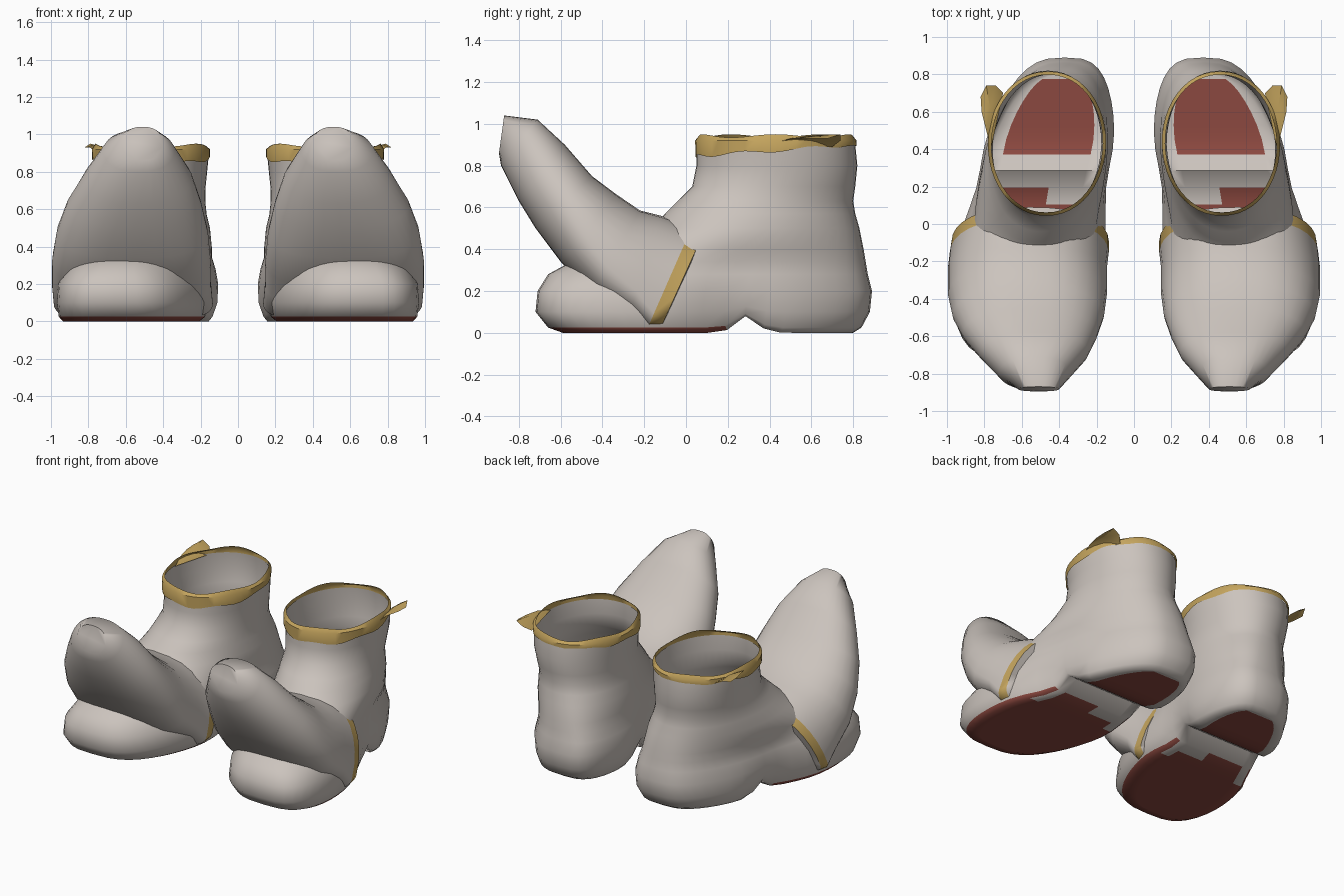
import bpy
import bmesh
from math import sin, cos, pi, exp, radians

cube = bpy.data.objects.get("Cube")
if cube:
    bpy.data.objects.remove(cube)


def material(name, rgb):
    m = bpy.data.materials.new(name)
    m.use_nodes = True
    m.diffuse_color = (*rgb, 1)
    bsdf = next(n for n in m.node_tree.nodes if n.type == 'BSDF_PRINCIPLED')
    bsdf.inputs["Base Color"].default_value = (*rgb, 1)
    bsdf.inputs["Roughness"].default_value = 0.7
    return m


MATS = [material("warm_grey", (0.60, 0.55, 0.51)),
        material("gold", (0.55, 0.37, 0.11)),
        material("sole_red", (0.26, 0.065, 0.05))]
GREY, GOLD, RED = range(3)


def power(v, p):
    """Signed power, used for rounded-box outlines."""
    return abs(v) ** p * (1 if v >= 0 else -1)


def bridge(bm, a, b, rule=lambda c: GREY):
    """Join two rings of vertices with quads, coloured by a rule."""
    for i in range(len(a)):
        j = (i + 1) % len(a)
        f = bm.faces.new((a[i], a[j], b[j], b[i]))
        f.material_index = rule(f.calc_center_median())


def finish(bm, name, angle=40):
    """Turn a left-side mesh into a mirrored, smooth-shaded pair."""
    bmesh.ops.recalc_face_normals(bm, faces=bm.faces)
    mesh = bpy.data.meshes.new(name)
    bm.to_mesh(mesh)
    bm.free()
    for m in MATS:
        mesh.materials.append(m)
    ob = bpy.data.objects.new(name, mesh)
    bpy.context.collection.objects.link(ob)
    bpy.ops.object.select_all(action='DESELECT')
    ob.select_set(True)
    bpy.context.view_layer.objects.active = ob
    bpy.ops.object.shade_smooth_by_angle(angle=radians(angle))
    mirror = ob.modifiers.new("mirror", 'MIRROR')
    mirror.use_mirror_merge = False


# Boot body: rings from the sole up to the ankle opening
# height, front y, back y, front centre x, front half width, back centre x, back half width
BODY = [
    (0.00, -0.59, 0.80, 0.66, 0.40, 0.38, 0.31),
    (0.025, -0.66, 0.84, 0.66, 0.43, 0.38, 0.33),
    (0.10, -0.72, 0.88, 0.66, 0.44, 0.37, 0.35),
    (0.20, -0.71, 0.89, 0.66, 0.43, 0.37, 0.355),
    (0.28, -0.66, 0.87, 0.65, 0.38, 0.37, 0.35),
    (0.34, -0.55, 0.86, 0.62, 0.34, 0.38, 0.335),
    (0.40, -0.35, 0.85, 0.59, 0.36, 0.39, 0.32),
    (0.50, -0.16, 0.83, 0.55, 0.34, 0.41, 0.31),
    (0.57, -0.10, 0.81, 0.52, 0.31, 0.43, 0.30),
    (0.63, -0.04, 0.80, 0.50, 0.30, 0.44, 0.29),
    (0.70, 0.03, 0.81, 0.48, 0.29, 0.45, 0.29),
    (0.80, 0.05, 0.82, 0.47, 0.30, 0.46, 0.30),
    (0.90, 0.05, 0.81, 0.47, 0.31, 0.46, 0.31),
]
SIDES = 48
HALF = SIDES // 2


def body_ring(row, grow=0.0):
    z, yf, yb, cf, wf, cb, wb = row
    # boxy outline at the foot, rounder at the ankle
    p = 0.65 + 0.3 * min(1, max(0, (z - 0.2) / 0.45))
    points = []
    for k in range(SIDES):
        t = 2 * pi * k / SIDES
        s = (1 - cos(t)) / 2
        y = yf + (yb - yf) * s - grow * cos(t)
        waist = 1 - 0.18 * exp(-((y - 0.2) / 0.2) ** 2) * max(0, 1 - z / 0.45)
        x = cf + (cb - cf) * s + ((wf + (wb - wf) * s) * waist + grow) * power(sin(t), p)
        # raised arch in front of the heel
        arch = 0.08 * exp(-((y - 0.29) / 0.07) ** 2) * max(0, 1 - z / 0.15)
        points.append((x, y, z + arch))
    return points


bm = bmesh.new()
rings = [[bm.verts.new(p) for p in body_ring(row)] for row in BODY]
for i, (low, high) in enumerate(zip(rings, rings[1:])):
    bridge(bm, low, high, lambda c: RED if i == 0 and c.y < 0.16 else GREY)

# Soles: rows of faces across the bottom, red front and heel pads with a grey arch and border
base = rings[0]
CUTS = (0.1, 0.26, 0.42, 0.58, 0.74, 0.9)
LAST = len(CUTS)
rows = []
for k in range(1, HALF):
    a, b = base[k], base[SIDES - k]
    rows.append([a] + [bm.verts.new(a.co.lerp(b.co, u)) for u in CUTS] + [b])


def sole_face(verts, inner):
    f = bm.faces.new(verts)
    c = f.calc_center_median()
    front_edge = 0.11 + 0.18 * (c.x - 0.2) if inner else 0.05
    if c.y < front_edge or (inner and 0.33 < c.y < 0.775):
        f.material_index = RED


for p, q in zip(rows, rows[1:]):
    for c in range(LAST + 1):
        sole_face((p[c], p[c + 1], q[c + 1], q[c]), 0 < c < LAST)
sole_face((base[0], *rows[0]), False)
sole_face((base[HALF], *rows[-1]), False)
finish(bm, "boot_body", 60)

# Curled toe guard: sections sweeping from the raised tip back around the foot
# lower y, lower z, upper y, upper z, centre x, half width
GUARD = [
    (-0.895, 0.86, -0.87, 1.04, 0.51, 0.11),
    (-0.885, 0.80, -0.71, 1.02, 0.53, 0.19),
    (-0.80, 0.63, -0.58, 0.90, 0.535, 0.29),
    (-0.72, 0.50, -0.45, 0.75, 0.555, 0.36),
    (-0.60, 0.34, -0.33, 0.66, 0.565, 0.405),
    (-0.45, 0.19, -0.22, 0.585, 0.57, 0.425),
    (-0.27, 0.09, -0.12, 0.56, 0.57, 0.425),
    (-0.185, 0.02, 0.03, 0.51, 0.56, 0.425),
    (-0.12, 0.025, 0.09, 0.49, 0.555, 0.42),
    (-0.11, 0.04, 0.08, 0.45, 0.54, 0.36),
]
bm = bmesh.new()
sections = []
for i, (yl, zl, yu, zu, cx, hw) in enumerate(GUARD):
    # the widest level drops from mid-height at the tip to the ground at the rear
    mid = max(0.15, 0.5 - 0.09 * max(0, i - 3))
    ring = []
    for k in range(32):
        t = 2 * pi * k / 32
        v = mid + (1 - mid if sin(t) > 0 else mid) * sin(t)
        x = cx + hw * power(cos(t), 0.8 if sin(t) > 0 else 1.6 * mid)
        ring.append(bm.verts.new((x, yl + (yu - yl) * v, zl + (zu - zl) * v)))
    sections.append(ring)
bm.faces.new(sections[0])
for i, (a, b) in enumerate(zip(sections, sections[1:])):
    # gold stripe on the lower sides of the rear edge
    bridge(bm, a, b, lambda c: GOLD if i == 7 and c.z < 0.41 else GREY)
finish(bm, "toe_guard", 75)

# Gold cuff with an uneven edge around the ankle opening
bm = bmesh.new()
cuff = []
for z, grow, wave in ((0.872, 0.005, 0.028), (0.92, 0.006, 0.0), (0.942, -0.012, 0.008)):
    ring = []
    for k, (x, y, h) in enumerate(body_ring(BODY[-1], grow)):
        t = 2 * pi * k / SIDES
        if z < 0.9:
            height = min(0.895, z - wave * cos(t) + wave * 0.3 * sin(7 * t))
        else:
            height = z + wave * sin(5 * t)
        ring.append(bm.verts.new((x, y, height)))
    cuff.append(ring)
for a, b in zip(cuff, cuff[1:]):
    bridge(bm, a, b, lambda c: GOLD)
finish(bm, "ankle_cuff")

# Loose gold tab folded outwards at the outer rear of the cuff
bm = bmesh.new()
outline = [(0.765, 0.40, 0.90), (0.79, 0.50, 0.93), (0.815, 0.60, 0.93), (0.82, 0.68, 0.93),
           (0.79, 0.74, 0.95), (0.74, 0.74, 0.92), (0.70, 0.70, 0.89)]
tip = bm.verts.new((0.77, 0.62, 0.945))
edge = [bm.verts.new(p) for p in outline]
for a, b in zip(edge, edge[1:] + edge[:1]):
    bm.faces.new((tip, a, b)).material_index = GOLD
finish(bm, "cuff_tab")
